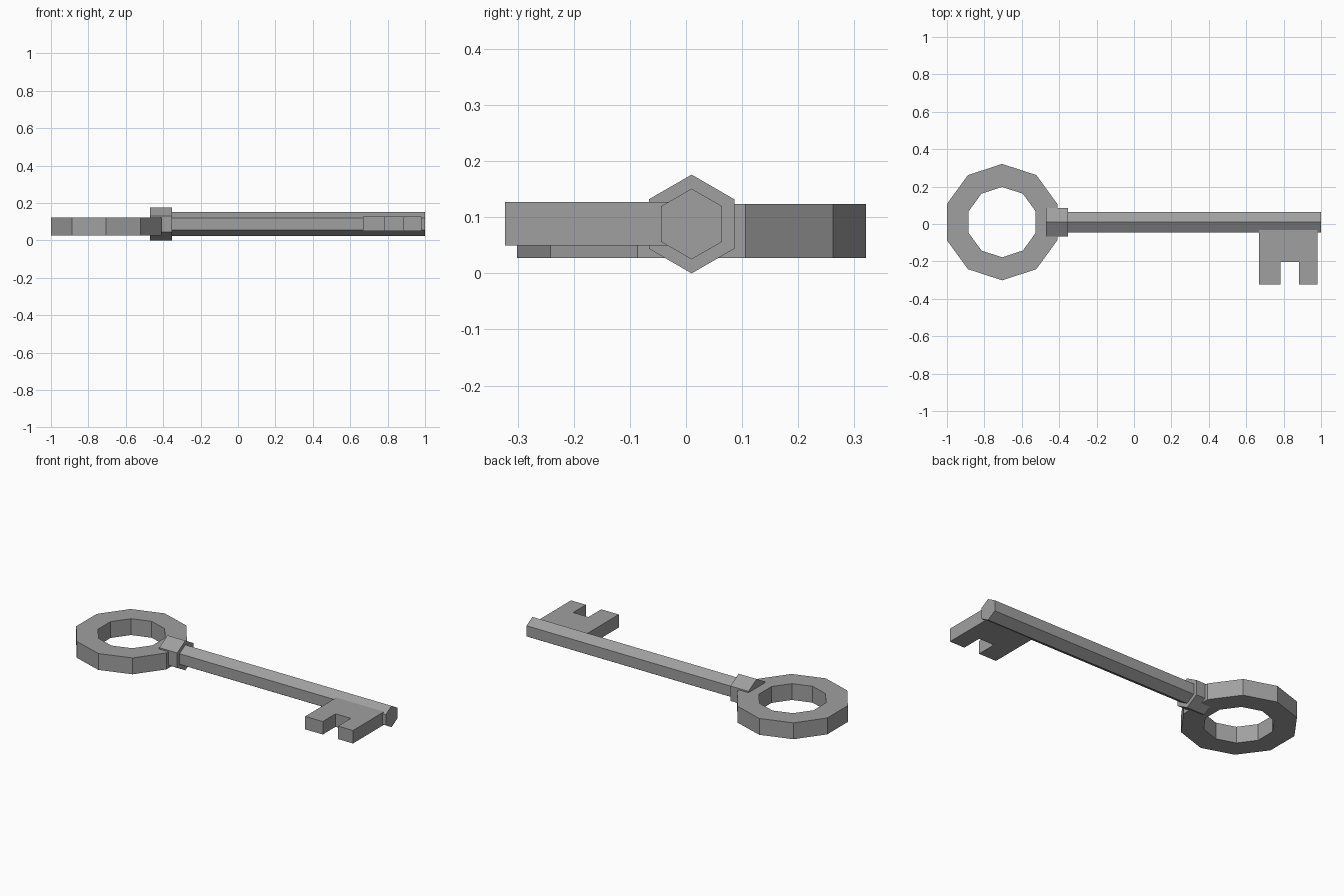
import bpy
import bmesh
from math import radians, cos, sin
from mathutils import Matrix

cube = bpy.data.objects.get("Cube")
if cube:
    bpy.data.objects.remove(cube)

# One plain grey metal
metal = bpy.data.materials.new("grey_metal")
metal.use_nodes = True
GREY = (0.35, 0.35, 0.35, 1)
metal.diffuse_color = GREY
metal.node_tree.nodes["Principled BSDF"].inputs["Base Color"].default_value = GREY

AXIS_Y, AXIS_Z = 0.01, 0.088


def finish(name, bm):
    bmesh.ops.recalc_face_normals(bm, faces=bm.faces)
    mesh = bpy.data.meshes.new(name)
    bm.to_mesh(mesh)
    bm.free()
    mesh.materials.append(metal)
    obj = bpy.data.objects.new(name, mesh)
    bpy.context.collection.objects.link(obj)
    return obj


def raise_faces(bm, height):
    """Extrude the flat faces of bm straight up into a solid."""
    new = bmesh.ops.extrude_face_region(bm, geom=bm.faces[:])["geom"]
    verts = [g for g in new if isinstance(g, bmesh.types.BMVert)]
    bmesh.ops.translate(bm, verts=verts, vec=(0, 0, height))


def hex_bar(name, x0, x1, radius):
    """Six-sided bar along x with a corner pointing up."""
    bm = bmesh.new()
    rings = [[bm.verts.new((x, AXIS_Y + radius * sin(radians(60 * i)),
                            AXIS_Z + radius * cos(radians(60 * i))))
              for i in range(6)] for x in (x0, x1)]
    for ring in rings:
        bm.faces.new(ring)
    for i in range(6):
        j = (i + 1) % 6
        bm.faces.new((rings[0][i], rings[0][j], rings[1][j], rings[1][i]))
    return finish(name, bm)


def ring_handle(name, center_x, outer, inner, z0, z1, sides=10):
    """Flat ten-sided ring with a corner pointing along y."""
    bm = bmesh.new()
    loops = []
    for radius in (outer, inner):
        made = bmesh.ops.create_circle(
            bm, segments=sides, radius=radius,
            matrix=Matrix.Translation((center_x, AXIS_Y, z0)))
        loops.append(made["verts"])
    for i in range(sides):
        j = (i + 1) % sides
        bm.faces.new((loops[0][i], loops[0][j], loops[1][j], loops[1][i]))
    raise_faces(bm, z1 - z0)
    return finish(name, bm)


def plate(name, outline, z0, z1):
    bm = bmesh.new()
    bm.faces.new([bm.verts.new((x, y, z0)) for x, y in outline])
    raise_faces(bm, z1 - z0)
    return finish(name, bm)


# Shaft and the thicker collar joining it to the handle
hex_bar("shaft", -0.36, 1.0, 0.063)
hex_bar("collar", -0.47, -0.352, 0.088)

# Handle
ring_handle("handle_ring", -0.705, 0.311, 0.188, 0.027, 0.124)

# Toothed bit with a square notch between two teeth
plate("key_bit",
      [(0.667, 0.0), (0.667, -0.323), (0.782, -0.323), (0.782, -0.203),
       (0.882, -0.203), (0.882, -0.323), (0.98, -0.323), (0.98, 0.0)],
      0.05, 0.127)
